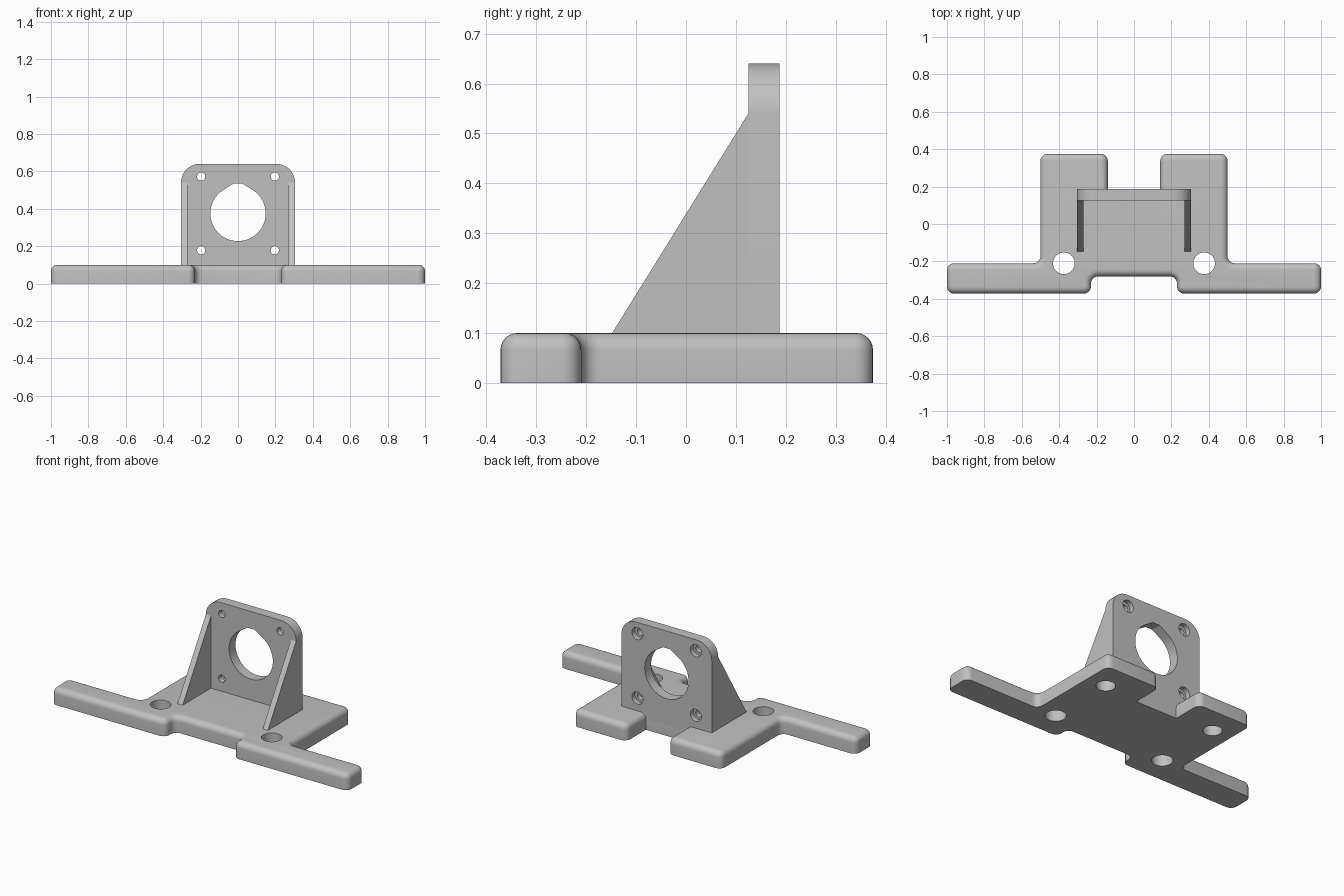
import bpy, bmesh
from math import sin, cos, tan, radians, pi
from mathutils import Matrix

cube = bpy.data.objects.get("Cube")
if cube:
    bpy.data.objects.remove(cube, do_unlink=True)

# Single plain grey
grey = bpy.data.materials.new("plain_grey")
grey.use_nodes = True
colour = (0.53, 0.53, 0.53, 1)
grey.diffuse_color = colour
grey.node_tree.nodes["Principled BSDF"].inputs["Base Color"].default_value = colour


def make_object(name, bm):
    bmesh.ops.recalc_face_normals(bm, faces=bm.faces)
    mesh = bpy.data.meshes.new(name)
    bm.to_mesh(mesh)
    bm.free()
    obj = bpy.data.objects.new(name, mesh)
    bpy.context.collection.objects.link(obj)
    mesh.materials.append(grey)
    return obj


def prism(points, offset):
    """Extrude a closed 3D outline along an offset."""
    bm = bmesh.new()
    face = bm.faces.new([bm.verts.new(p) for p in points])
    ext = bmesh.ops.extrude_face_region(bm, geom=[face])
    verts = [g for g in ext["geom"] if isinstance(g, bmesh.types.BMVert)]
    bmesh.ops.translate(bm, verts=verts, vec=offset)
    bmesh.ops.recalc_face_normals(bm, faces=bm.faces)
    return bm


def cylinder(name, radius, depth, centre, along_y=False):
    bm = bmesh.new()
    matrix = Matrix.Translation(centre)
    if along_y:
        matrix = matrix @ Matrix.Rotation(pi / 2, 4, 'X')
    bmesh.ops.create_cone(bm, cap_ends=True, segments=40, radius1=radius,
                          radius2=radius, depth=depth, matrix=matrix)
    return make_object(name, bm)


def finish(obj, cutters=()):
    """Cut the holes, then smooth the rounded faces."""
    bpy.ops.object.select_all(action='DESELECT')
    bpy.context.view_layer.objects.active = obj
    obj.select_set(True)
    for cutter in cutters:
        mod = obj.modifiers.new("hole", 'BOOLEAN')
        mod.operation = 'DIFFERENCE'
        mod.solver = 'EXACT'
        mod.object = cutter
        bpy.ops.object.modifier_apply(modifier=mod.name)
        bpy.data.objects.remove(cutter, do_unlink=True)
    bpy.ops.object.shade_smooth_by_angle(angle=radians(30))


# Base: mirrored outline with rounded corners and a rounded top rim
T = 0.1
half = [(0.23, -0.28), (0.23, -0.372), (1, -0.372), (1, -0.21),
        (0.5, -0.21), (0.5, 0.375), (0.14, 0.375), (0.14, 0.187)]
outline = half + [(-x, y) for x, y in reversed(half)]
bm = prism([(x, y, 0) for x, y in outline], (0, 0, T))
uprights = [e for e in bm.edges
            if abs(e.verts[0].co.z - e.verts[1].co.z) > 0.05
            and abs(e.verts[0].co.y - 0.187) > 0.01]
bmesh.ops.bevel(bm, geom=uprights, offset=0.038, offset_type='OFFSET',
                segments=6, profile=0.5, affect='EDGES')
rim = [e for e in bm.edges if all(v.co.z > T - 0.001 for v in e.verts)]
bmesh.ops.bevel(bm, geom=rim, offset=0.034, offset_type='OFFSET',
                segments=6, profile=0.5, affect='EDGES')
base = make_object("base", bm)

# Front holes go through; rear holes are blind, from below
cutters = []
for side in (-1, 1):
    cutters.append(cylinder("front_hole", 0.058, 0.4, (side * 0.375, -0.21, 0)))
    cutters.append(cylinder("rear_hole", 0.053, 0.16, (side * 0.375, 0.21, 0)))
finish(base, cutters)

# Upright plate with rounded top corners
W, TOP, R = 0.305, 0.64, 0.1
FRONT, BACK = 0.125, 0.187
arc = [(W - R + R * cos(i * pi / 20), TOP - R + R * sin(i * pi / 20))
       for i in range(11)]
side_points = [(W, 0.05)] + arc
shape = side_points + [(-x, z) for x, z in reversed(side_points)]
plate = make_object("upright_plate", prism([(x, FRONT, z) for x, z in shape],
                                           (0, BACK - FRONT, 0)))

# Central round opening with a shallow, blunted peak
CZ, r, peak = 0.375, 0.148, 0.16
slope = radians(32)
start = pi / 2 - slope
steps = 40
ring = []
for i in range(steps + 1):
    a = pi - start + i * (pi + 2 * start) / steps
    ring.append((r * cos(a), CZ + r * sin(a)))
blunt = (r / cos(slope) - peak) / tan(slope)
ring += [(blunt, CZ + peak), (-blunt, CZ + peak)]
cutters = [make_object("opening", prism([(x, 0, z) for x, z in ring], (0, 0.4, 0)))]

# Corner screw holes, counterbored from the back
for sx in (-1, 1):
    for sz in (-1, 1):
        x, z = sx * 0.197, CZ + sz * 0.197
        cutters.append(cylinder("screw_hole", 0.022, 0.4, (x, 0.15, z), True))
        cutters.append(cylinder("counterbore", 0.037, 0.06, (x, BACK, z), True))
finish(plate, cutters)

# Triangular side ribs
for name, x in (("left_rib", W - 0.035), ("right_rib", -W)):
    profile = [(-0.148, T), (FRONT, 0.54), (FRONT, T - 0.02), (-0.148, T - 0.02)]
    finish(make_object(name, prism([(x, y, z) for y, z in profile], (0.035, 0, 0))))
